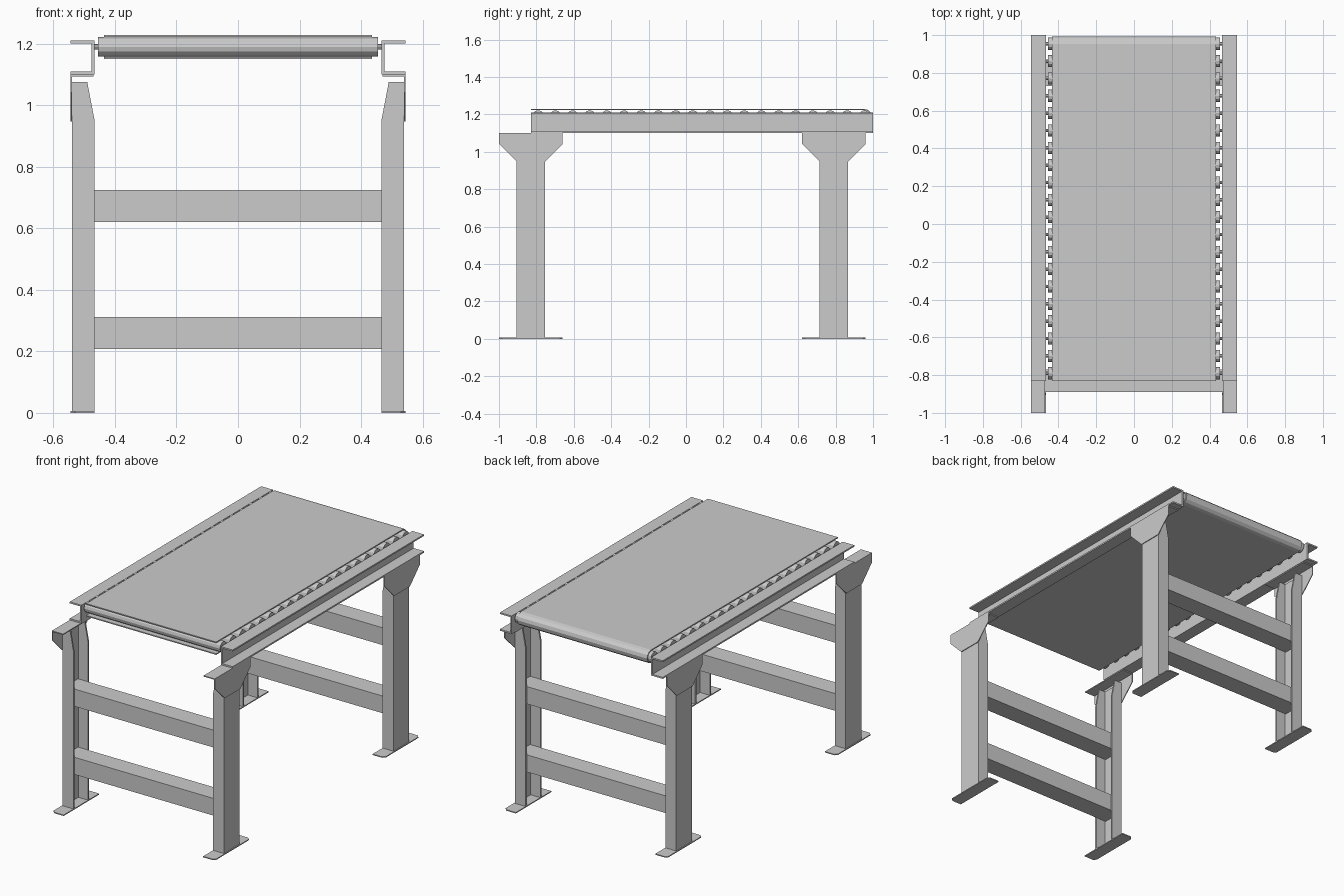
import bpy, bmesh
from math import sin, cos, pi

if "Cube" in bpy.data.objects:
    bpy.data.objects.remove(bpy.data.objects["Cube"])


def prism(name, pts, axis, lo, hi, mirror=False):
    """Extrude a closed 2D outline along an axis (outline order: remaining axes)."""
    def place(p, t):
        a, b = p
        return {'x': (t, a, b), 'y': (a, t, b), 'z': (a, b, t)}[axis]
    bm = bmesh.new()
    v0 = [bm.verts.new(place(p, lo)) for p in pts]
    v1 = [bm.verts.new(place(p, hi)) for p in pts]
    bm.faces.new(v0)
    bm.faces.new(v1)
    n = len(pts)
    for i in range(n):
        j = (i + 1) % n
        bm.faces.new((v0[i], v0[j], v1[j], v1[i]))
    bmesh.ops.recalc_face_normals(bm, faces=bm.faces)
    me = bpy.data.meshes.new(name)
    bm.to_mesh(me)
    bm.free()
    ob = bpy.data.objects.new(name, me)
    bpy.context.collection.objects.link(ob)
    if mirror:
        m = ob.modifiers.new("mirror", 'MIRROR')
        m.use_axis[0] = True
    return ob


def rect(a0, a1, b0, b1):
    return [(a0, b0), (a1, b0), (a1, b1), (a0, b1)]


def circle(cy, cz, r, n):
    return [(cy + r * cos(2 * pi * i / n), cz + r * sin(2 * pi * i / n)) for i in range(n)]


IN, OUT = 0.467, 0.545      # inner and outer x of the side structure
ROLL_Z = 1.19
FIRST, PITCH, COUNT = -0.79, 0.0918, 20

# Side rails: channels opening outward
t = 0.009
prism("side_rail", [(IN, 1.10), (OUT, 1.10), (OUT, 1.10 + t), (IN + t, 1.10 + t),
                    (IN + t, 1.21 - t), (OUT, 1.21 - t), (OUT, 1.21), (IN, 1.21)],
      'y', -0.83, 1.0, True)

# Rollers with thin shafts
for i in range(COUNT):
    y = FIRST + PITCH * i
    prism(f"roller_{i}", circle(y, ROLL_Z, 0.032, 12), 'x', -0.455, 0.455)
    prism(f"roller_shaft_{i}", circle(y, ROLL_Z, 0.009, 8), 'x', -IN - 0.002, IN + 0.002)

# Belt: top and bottom runs, wrapped round the last roller
yb = FIRST + PITCH * (COUNT - 1)


def arc(r):
    return [(yb + r * sin(pi * k / 6), ROLL_Z + r * cos(pi * k / 6)) for k in range(7)]


ro, ri = 0.039, 0.0325
belt = [(-0.83, ROLL_Z + ro)] + arc(ro) + [(-0.83, ROLL_Z - ro), (-0.83, ROLL_Z - ri)]
belt += arc(ri)[::-1] + [(-0.83, ROLL_Z + ri)]
prism("belt", belt, 'x', -0.435, 0.435)

# Leg frames
for tag, c in (("front", -0.83), ("back", 0.79)):
    w, p = 0.075, 0.17      # half widths of leg and plates
    # leg channel: outer web and two flanges tapered at the top
    prism(f"{tag}_leg_web", rect(0.532, 0.54, c - w, c + w), 'z', 0.005, 1.075, True)
    flange = [(IN, 0.005), (0.54, 0.005), (0.54, 1.075), (0.49, 1.075), (IN, 0.955)]
    for side, y0 in (("a", c - w), ("b", c + w - 0.01)):
        prism(f"{tag}_leg_flange_{side}", flange, 'y', y0, y0 + 0.01, True)
    # foot plate with clipped outer corners
    prism(f"{tag}_foot", [(IN, c - p), (OUT - 0.015, c - p), (OUT, c - p + 0.015),
                          (OUT, c + p - 0.015), (OUT - 0.015, c + p), (IN, c + p)],
          'z', 0, 0.006, True)
    # bracket: flared outer plate and flat top plate
    prism(f"{tag}_bracket_side", [(c - p, 1.10), (c - p, 1.042), (c - w, 0.947),
                                  (c + w, 0.947), (c + p, 1.042), (c + p, 1.10)],
          'x', 0.54, OUT, True)
    prism(f"{tag}_bracket_top", rect(IN + 0.003, OUT, c - p, c + p), 'z', 1.094, 1.10, True)
    # cross bars
    for lvl, z0, z1 in (("lower", 0.208, 0.312), ("upper", 0.62, 0.725)):
        prism(f"{tag}_{lvl}_crossbar", rect(c - 0.06, c + 0.06, z0, z1), 'x', -0.532, 0.532)
